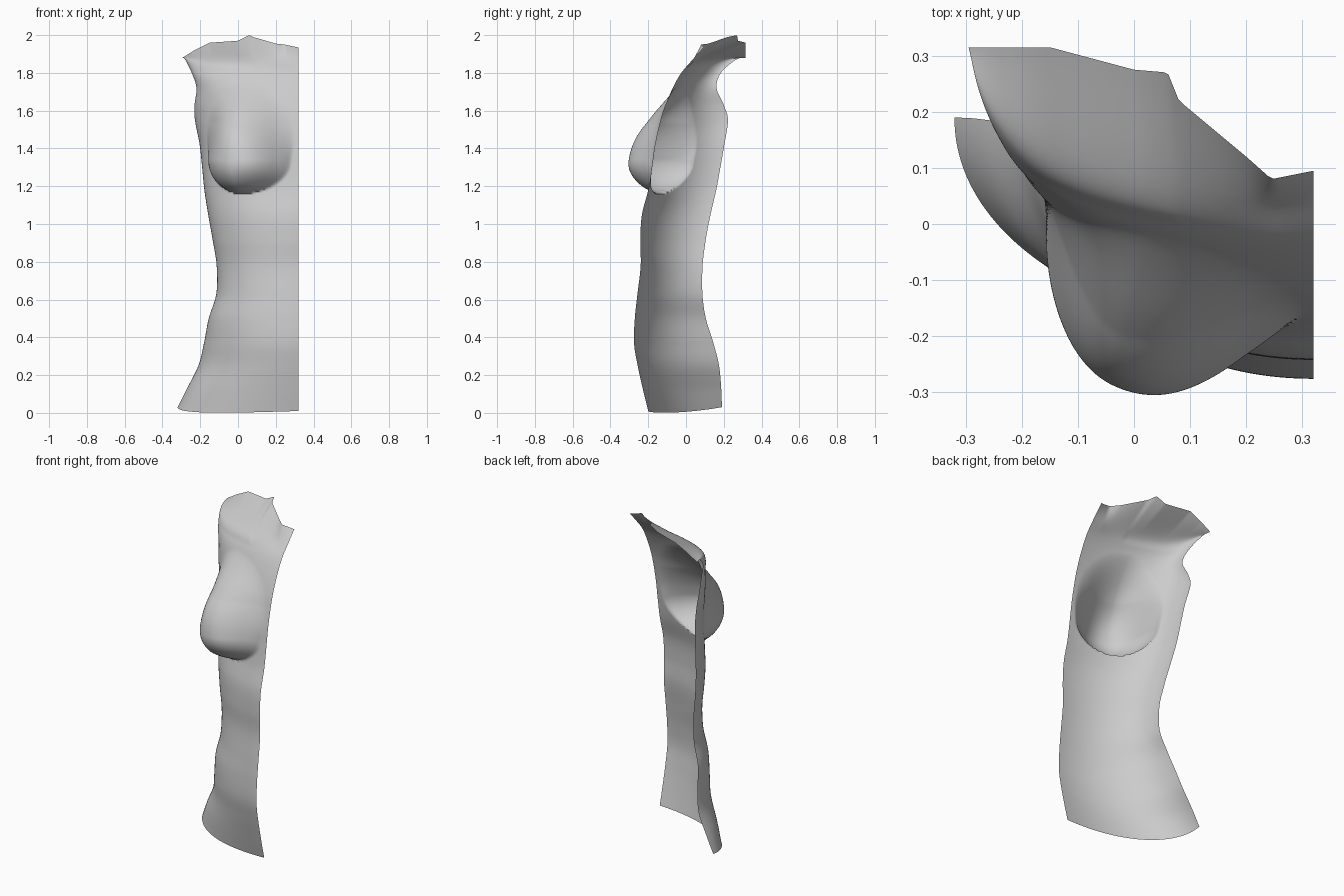
import bpy
import math
from mathutils import Vector

old = bpy.data.objects.get("Cube")
if old:
    bpy.data.objects.remove(old, do_unlink=True)

MID_X = 0.32
COLUMNS, STEPS = 100, 12

# Body stations: height, midline y, side edge x, side edge y
stations = [
    (0.01, -0.2, -0.32, 0.19), (0.12, -0.227, -0.275, 0.187),
    (0.25, -0.256, -0.21, 0.175), (0.37, -0.275, -0.18, 0.145),
    (0.5, -0.271, -0.155, 0.105), (0.63, -0.257, -0.115, 0.087),
    (0.78, -0.24, -0.113, 0.088), (0.92, -0.242, -0.135, 0.105),
    (1.05, -0.233, -0.158, 0.13), (1.18, -0.2, -0.178, 0.16),
    (1.3, -0.18, -0.19, 0.182), (1.42, -0.162, -0.203, 0.203),
    (1.55, -0.133, -0.228, 0.222), (1.63, -0.108, -0.23, 0.2),
    (1.72, -0.07, -0.22, 0.162), (1.8, -0.025, -0.245, 0.185),
    (1.87, 0.035, -0.28, 0.265),
]
# Neck and shoulder rim, from the midline outwards
rim = [(0.32, 0.095, 1.935), (0.245, 0.08, 1.95), (0.2, 0.12, 1.955),
       (0.08, 0.22, 1.99), (0.06, 0.27, 2.0), (0, 0.275, 1.97),
       (-0.15, 0.315, 1.96), (-0.23, 0.315, 1.92), (-0.295, 0.315, 1.88)]


def quarter(fraction, edge_x, edge_y, mid_y):
    """Point on a rounded quarter section from the midline to the side."""
    angle = fraction * math.pi / 2
    power = 2 / 2.05
    x = MID_X - (MID_X - edge_x) * math.sin(angle) ** power
    y = edge_y - (edge_y - mid_y) * max(math.cos(angle), 0) ** power
    return x, y


def rim_point(fraction):
    x, _ = quarter(fraction, rim[-1][0], 0, 0)
    for a, b in zip(rim, rim[1:]):
        if x >= b[0] - 1e-6:
            return Vector(a).lerp(Vector(b), (a[0] - x) / (a[0] - b[0]))
    return Vector(rim[-1])


def station_point(station, fraction):
    z, mid_y, edge_x, edge_y = station
    x, y = quarter(fraction, edge_x, edge_y, mid_y)
    if station is stations[0]:
        z += 0.02 * fraction ** 4 - 0.01 * math.sin(math.pi * fraction)
    return Vector((x, y, z))


def spline(a, b, c, d, t):
    """Smooth curve from b to c."""
    return b + 0.5 * t * ((c - a) + t * ((2 * a - 5 * b + 4 * c - d)
                                         + t * (3 * (b - c) + d - a)))


def chest_bulge(p):
    """Swelling: full and creased below, fading out above and to the middle."""
    dx, dz = p.x - 0.02, p.z - 1.335
    above = max(dz, 0)
    r2 = (dx / ((0.26 if dx > 0 else 0.17) * (1 + above))) ** 2
    r2 += (dz / (0.43 if dz > 0 else 0.172)) ** 2
    if r2 >= 1:
        return 0
    softness = 0.6 + min(above / 0.2, 1)
    softness += 0.5 * min(max(dx, 0) / 0.2, 1)
    return 0.175 * (1 - r2) ** softness


# Loft every column through the stations and the rim
columns = []
for i in range(COLUMNS + 1):
    f = i / COLUMNS
    keys = [station_point(s, f) for s in stations] + [rim_point(f)]
    keys = [2 * keys[0] - keys[1]] + keys + [2 * keys[-1] - keys[-2]]
    column = [spline(*keys[k:k + 4], s / STEPS)
              for k in range(len(keys) - 3) for s in range(STEPS)]
    column.append(keys[-2])
    columns.append([p + chest_bulge(p) * Vector((-0.35, -1, 0)) for p in column])

rows = len(columns[0])
verts = [p for column in columns for p in column]
faces = [(i * rows + j, i * rows + j + 1, (i + 1) * rows + j + 1, (i + 1) * rows + j)
         for i in range(COLUMNS) for j in range(rows - 1)]

mesh = bpy.data.meshes.new("torso_half")
mesh.from_pydata(verts, [], faces)
mesh.update()
torso = bpy.data.objects.new("torso_half", mesh)
bpy.context.collection.objects.link(torso)

# Plain grey surface
grey = bpy.data.materials.new("plain_grey")
grey.use_nodes = True
colour = (0.6, 0.6, 0.6, 1)
grey.diffuse_color = colour
grey.node_tree.nodes["Principled BSDF"].inputs["Base Color"].default_value = colour
mesh.materials.append(grey)

# Smooth shading
bpy.context.view_layer.objects.active = torso
torso.select_set(True)
bpy.ops.object.shade_smooth_by_angle(angle=math.radians(60))
